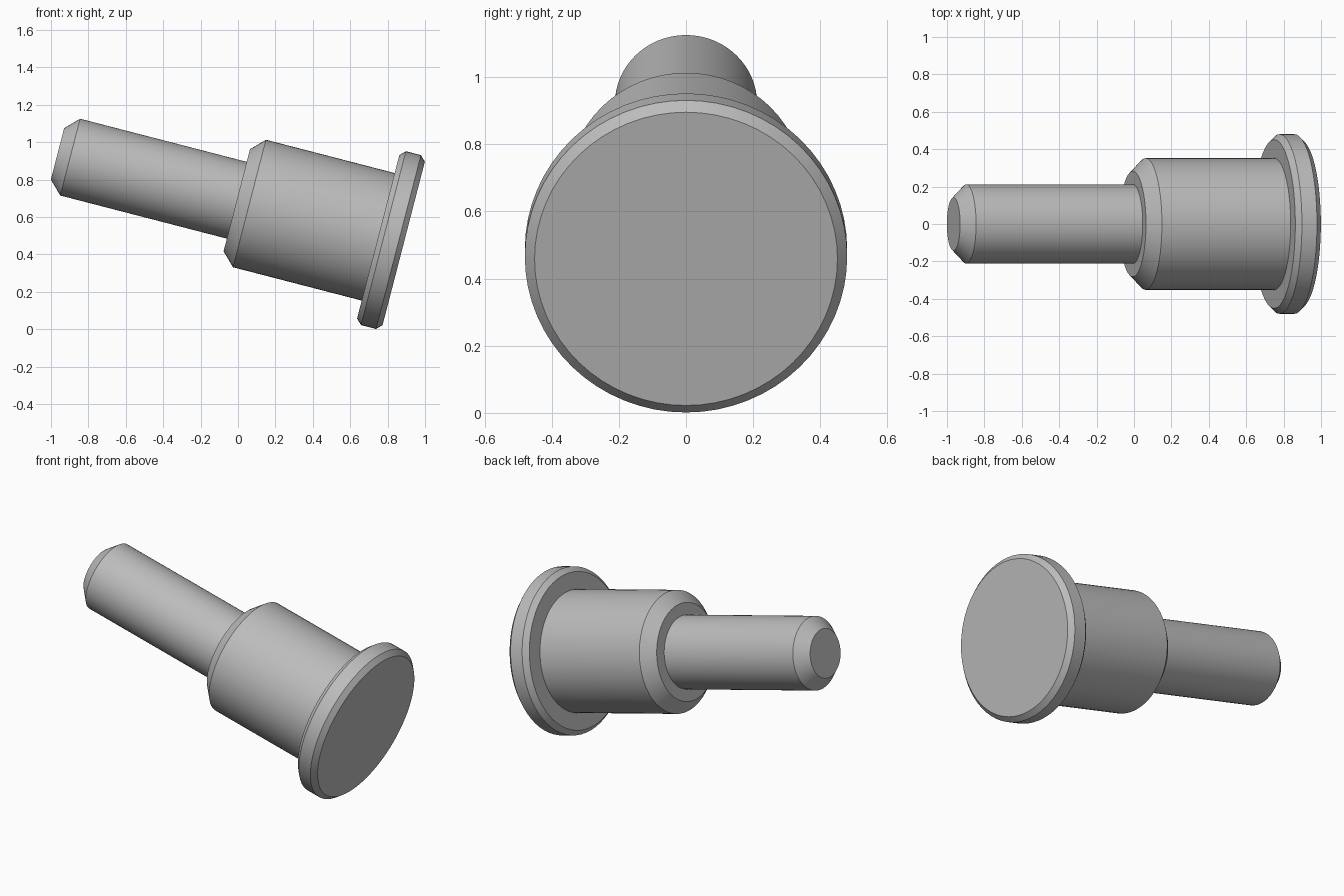
import bpy
import bmesh
import math
from mathutils import Matrix, Vector

cube = bpy.data.objects.get("Cube")
if cube:
    bpy.data.objects.remove(cube, do_unlink=True)

SEGMENTS = 64
TILT = math.radians(14.5)
TIP = Vector((-0.965, 0, 0.9375))

# Brushed steel, the only colour
steel = bpy.data.materials.new("steel grey")
steel.use_nodes = True
steel.diffuse_color = (0.5, 0.5, 0.5, 1)
steel.node_tree.nodes["Principled BSDF"].inputs["Base Color"].default_value = steel.diffuse_color

# Half profile along the pin: (distance from tip, radius)
shank = [(0, 0), (0, 0.142), (0.07, 0.212)]
body = [(0.99, 0.212), (0.99, 0.282), (1.06, 0.352)]
flange = [(1.771, 0.352), (1.771, 0.451), (1.8, 0.48), (1.883, 0.48), (1.912, 0.451), (1.912, 0)]

# Turn the stepped profile round the long axis
bm = bmesh.new()
verts = [bm.verts.new((x, 0, r)) for x, r in shank + body + flange]
edges = [bm.edges.new(pair) for pair in zip(verts, verts[1:])]
bmesh.ops.spin(bm, geom=verts + edges, cent=(0, 0, 0), axis=(1, 0, 0),
               angle=math.tau, steps=SEGMENTS, use_merge=True)
bmesh.ops.remove_doubles(bm, verts=bm.verts, dist=0.0001)

# Merge the end fans into single flat caps, then tilt into place
bmesh.ops.dissolve_verts(bm, verts=[v for v in bm.verts if math.hypot(v.co.y, v.co.z) < 0.001])
bmesh.ops.recalc_face_normals(bm, faces=bm.faces)
bm.transform(Matrix.Translation(TIP) @ Matrix.Rotation(TILT, 4, 'Y'))

mesh = bpy.data.meshes.new("stepped_flanged_pin")
bm.to_mesh(mesh)
bm.free()
mesh.materials.append(steel)
pin = bpy.data.objects.new("stepped_flanged_pin", mesh)
bpy.context.collection.objects.link(pin)

# Smooth round walls with crisp chamfer edges
bpy.ops.object.select_all(action='DESELECT')
pin.select_set(True)
bpy.context.view_layer.objects.active = pin
bpy.ops.object.shade_smooth_by_angle(angle=math.radians(30))
